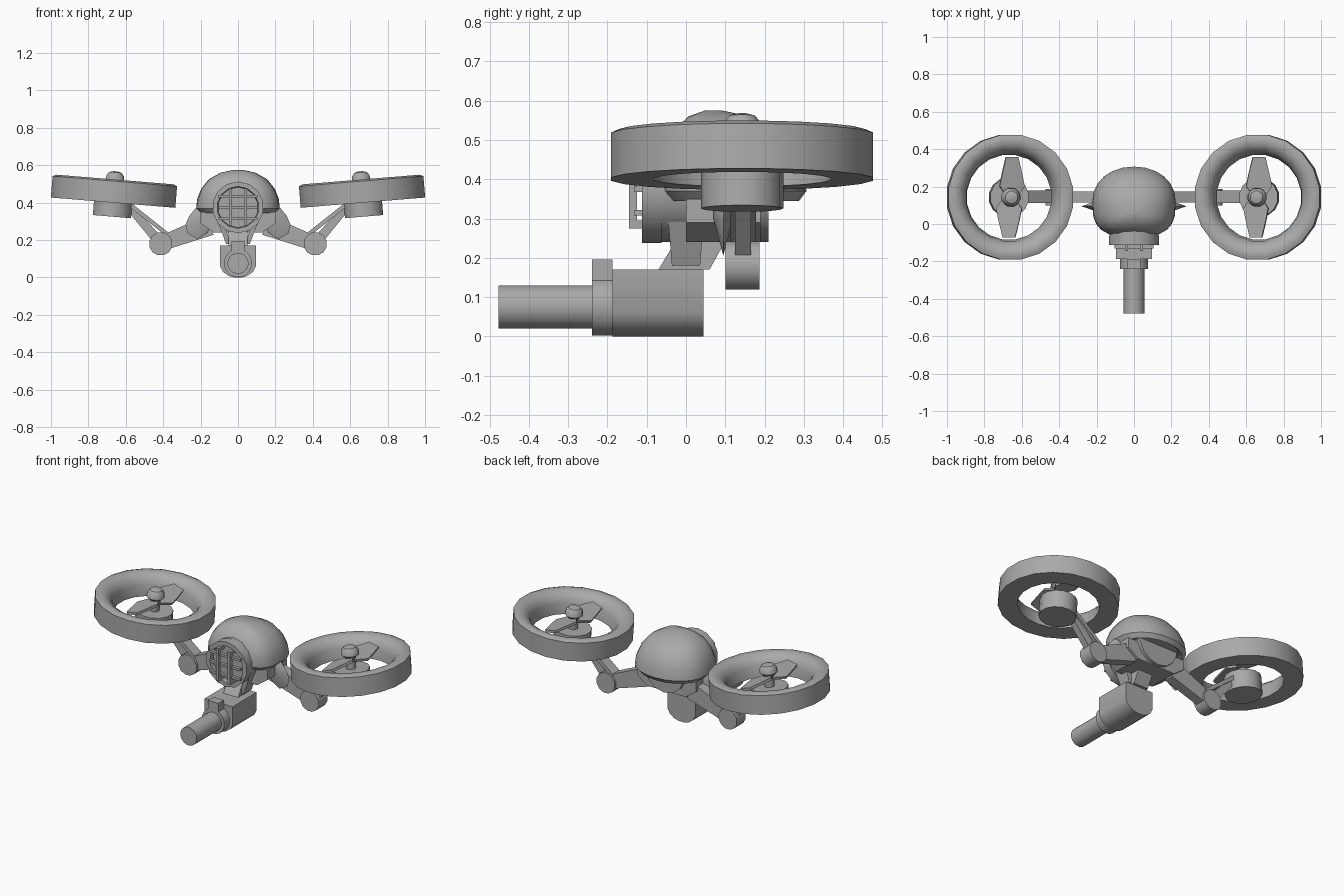
import bpy, bmesh, math
from mathutils import Matrix, Vector

if "Cube" in bpy.data.objects:
    bpy.data.objects.remove(bpy.data.objects["Cube"])

grey = bpy.data.materials.new("plain_grey")
grey.diffuse_color = (0.4, 0.4, 0.4, 1)
grey.use_nodes = True
grey.node_tree.nodes["Principled BSDF"].inputs["Base Color"].default_value = grey.diffuse_color


def finish(name, bm, matrix=Matrix()):
    bmesh.ops.recalc_face_normals(bm, faces=bm.faces)
    for f in bm.faces:
        f.smooth = True
    for e in bm.edges:
        e.smooth = e.calc_face_angle(0) < math.radians(32)
    mesh = bpy.data.meshes.new(name)
    bm.to_mesh(mesh)
    bm.free()
    mesh.materials.append(grey)
    obj = bpy.data.objects.new(name, mesh)
    obj.matrix_world = matrix
    bpy.context.collection.objects.link(obj)
    return obj


def bridge(name, rings, closed=False, matrix=Matrix()):
    """Skin successive rings of points; cap the ends unless closed."""
    bm = bmesh.new()
    rows = [[bm.verts.new(p) for p in ring] for ring in rings]
    pairs = list(zip(rows, rows[1:]))
    if closed:
        pairs.append((rows[-1], rows[0]))
    else:
        bm.faces.new(rows[0])
        bm.faces.new(rows[-1])
    n = len(rows[0])
    for a, b in pairs:
        for i in range(n):
            j = (i + 1) % n
            bm.faces.new((a[i], a[j], b[j], b[i]))
    return finish(name, bm, matrix)


def lathe(name, profile, segs, matrix=Matrix(), closed=False):
    turn = [(i + 0.5) * math.tau / segs for i in range(segs)]
    rings = [[(r * math.cos(a), r * math.sin(a), z) for a in turn] for r, z in profile]
    return bridge(name, rings, closed, matrix)


def cyl_y(name, x, z, r, y0, y1, segs):
    m = Matrix.Translation((x, y0, z)) @ Matrix.Rotation(-math.pi / 2, 4, 'X')
    return lathe(name, [(r, 0), (r, y1 - y0)], segs, m)


def prism_y(name, outline, y0, y1):
    return bridge(name, [[(x, y, z) for x, z in outline] for y in (y0, y1)])


def beam(name, a, b, wa, wb, y0, y1):
    """Tapered bar in the x-z plane between points a and b."""
    a, b = Vector(a), Vector(b)
    n = Vector((-(b - a).y, (b - a).x)).normalized()
    return prism_y(name, [a + n * wa, b + n * wb, b - n * wb, a - n * wa], y0, y1)


def hull(name, points):
    bm = bmesh.new()
    for p in points:
        bm.verts.new(p)
    bmesh.ops.convex_hull(bm, input=bm.verts)
    return finish(name, bm)


# Domed helmet, squarer at the front, with an inward-turned rim
rings = []
for r, z, yc in [(0.80, 0.365, 0.12), (0.90, 0.345, 0.12), (1.0, 0.37, 0.12), (0.98, 0.42, 0.115),
                 (0.88, 0.475, 0.11), (0.70, 0.525, 0.10), (0.42, 0.56, 0.085), (0.12, 0.575, 0.07)]:
    ring = []
    for i in range(24):
        c, s = math.cos(i * math.tau / 24), math.sin(i * math.tau / 24)
        k = 0.65 if s < 0 else 0.95
        ring.append((0.223 * r * math.copysign(abs(c) ** k, c),
                     yc + 0.187 * r * math.copysign(abs(s) ** k, s), z))
    rings.append(ring)
bridge("helmet", rings)

# Core, face grille and underside
cyl_y("core", 0, 0.375, 0.135, -0.085, 0.21, 14)
lathe("face_rim", [(0.138, 0), (0.138, 0.05), (0.112, 0.05), (0.108, 0.025), (0.108, 0)], 14,
      Matrix.Translation((0, -0.062, 0.375)) @ Matrix.Rotation(math.pi / 2, 4, 'X'), True)
for x in (-0.04, 0.04):
    prism_y("grille_upright", [(x - 0.009, 0.275), (x + 0.009, 0.275), (x + 0.009, 0.475), (x - 0.009, 0.475)],
            -0.145, -0.125)
    for z in (0.285, 0.465):
        prism_y("grille_peg", [(x - 0.009, z - 0.01), (x + 0.009, z - 0.01), (x + 0.009, z + 0.01),
                               (x - 0.009, z + 0.01)], -0.14, -0.07)
for z in (0.315, 0.375, 0.435):
    prism_y("grille_bar", [(-0.105, z - 0.007), (0.105, z - 0.007), (0.105, z + 0.007), (-0.105, z + 0.007)],
            -0.132, -0.112)
prism_y("lower_body", [(-0.2, 0.35), (-0.2, 0.29), (-0.13, 0.24), (0.13, 0.24), (0.2, 0.29), (0.2, 0.35)],
        0.0, 0.19)

# Gun below the body
gun = [(0.095, 0.17), (0.095, 0.06), (0.08, 0.03), (0.05, 0.008), (0.02, 0.0)]
prism_y("gun_body", gun + [(-x, z) for x, z in reversed(gun)], -0.187, 0.045)
cyl_y("gun_collar", 0, 0.076, 0.076, -0.24, -0.187, 16)
prism_y("gun_sight", [(-0.035, 0.1), (0.035, 0.1), (0.035, 0.195), (-0.035, 0.195)], -0.24, -0.187)
cyl_y("gun_barrel", 0, 0.075, 0.056, -0.478, -0.24, 16)
hull("gun_mount", [(x, y, z) for x in (-0.05, 0.05)
                   for y, z in [(-0.07, 0.17), (0.06, 0.17), (0.11, 0.26), (-0.04, 0.22), (0.0, 0.27)]])

tilt = math.radians(4.7)
for s in (-1, 1):
    # Gun hanger, narrowing downwards
    hull("gun_hanger", [(s * (x + d), y * w, z) for x, z, w in [(0.05, 0.18, 0.036), (0.125, 0.38, 0.052)]
                        for d in (-0.014, 0.014) for y in (-1, 1)])
    # Side fin with a thin outer edge
    hull("side_fin", [(s * x, 0.095, z) for x, z in [(0.16, 0.38), (0.215, 0.385), (0.26, 0.33), (0.28, 0.285),
                                                   (0.27, 0.235), (0.215, 0.205), (0.16, 0.24)]]
         + [(s * x, 0.095 + d, z) for x in (0.15, 0.21) for d in (-0.025, 0.025) for z in (0.3, 0.36)])
    # Two-part arm with a round elbow and a brace
    beam("lower_arm", (s * 0.15, 0.28), (s * 0.40, 0.185), 0.055, 0.04, 0.115, 0.175)
    cyl_y("elbow", s * 0.413, 0.18, 0.063, 0.10, 0.187, 12)
    beam("upper_arm", (s * 0.42, 0.19), (s * 0.575, 0.37), 0.026, 0.02, 0.125, 0.165)
    beam("arm_brace", (s * 0.37, 0.225), (s * 0.585, 0.395), 0.011, 0.011, 0.112, 0.178)

    # Ducted rotor, outer side raised
    m = Matrix.Translation((s * 0.663, 0.143, 0.46)) @ Matrix.Rotation(-s * tilt, 4, 'Y')
    lathe("rotor_ring", [(0.338, -0.06), (0.338, 0.055), (0.318, 0.064), (0.285, 0.06), (0.255, 0.04),
                         (0.237, 0.005), (0.228, -0.06)], 20, m, True)
    lathe("rotor_motor", [(0.105, -0.135), (0.105, -0.025)], 14, m)
    lathe("rotor_cap", [(0.028, -0.03), (0.03, 0.04), (0.052, 0.06), (0.048, 0.085), (0.034, 0.102),
                        (0.012, 0.108)], 12, m)
    for turn in (0, math.pi):
        pitch = m @ Matrix.Rotation(turn, 4, 'Z') @ Matrix.Rotation(math.radians(14), 4, 'Y')
        half = [(0.03, 0.0), (0.07, 0.06), (0.055, 0.13), (0.034, 0.215)]
        blade = half + [(-x, y) for x, y in reversed(half)]
        bridge("rotor_blade", [[(x, y, z) for x, y in blade] for z in (0.025, 0.04)], matrix=pitch)
